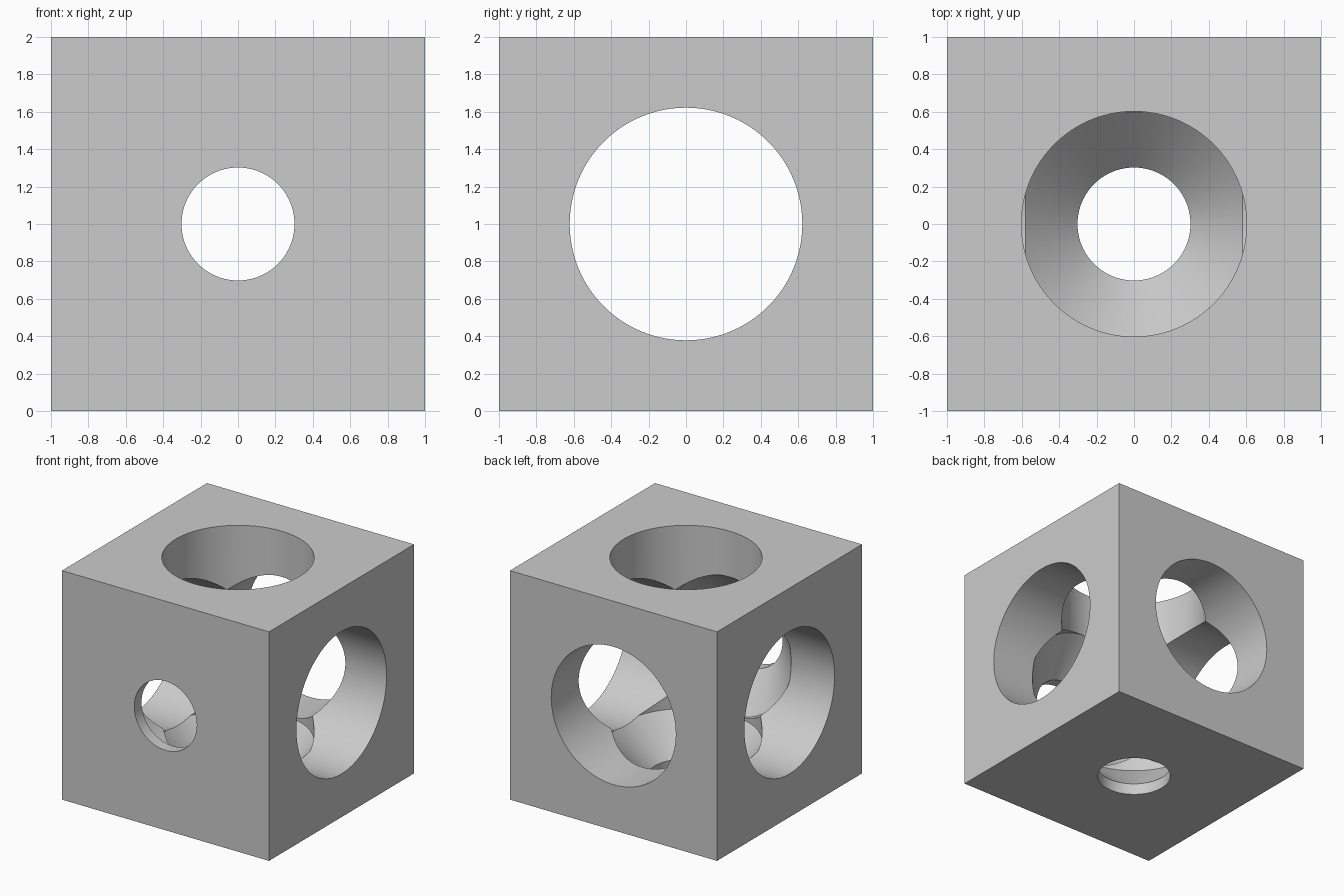
import bpy
import bmesh
import math
from mathutils import Matrix, Vector

default = bpy.data.objects.get("Cube")
if default:
    bpy.data.objects.remove(default)

SEGMENTS = 96

# One plain grey for the whole block
grey = bpy.data.materials.new("plain grey")
grey.use_nodes = True
colour = (0.6, 0.6, 0.6, 1)
grey.diffuse_color = colour
grey.node_tree.nodes["Principled BSDF"].inputs["Base Color"].default_value = colour


def add_object(name, bm):
    bmesh.ops.recalc_face_normals(bm, faces=bm.faces)
    mesh = bpy.data.meshes.new(name)
    bm.to_mesh(mesh)
    bm.free()
    mesh.materials.append(grey)
    obj = bpy.data.objects.new(name, mesh)
    bpy.context.collection.objects.link(obj)
    obj.location.z = 1
    return obj


def bore(name, profile, axis, angle):
    """Solid of revolution from (radius, height) pairs, turned onto its axis."""
    bm = bmesh.new()
    rings = []
    for radius, height in profile:
        steps = [2 * math.pi * i / SEGMENTS for i in range(SEGMENTS)]
        rings.append([bm.verts.new((radius * math.cos(a), radius * math.sin(a), height))
                      for a in steps])
    for low, high in zip(rings, rings[1:]):
        for i in range(SEGMENTS):
            j = (i + 1) % SEGMENTS
            bm.faces.new((low[i], low[j], high[j], high[i]))
    bm.faces.new(rings[0])
    bm.faces.new(rings[-1])
    bm.transform(Matrix.Rotation(math.radians(angle), 4, axis))
    obj = add_object(name, bm)
    obj.hide_render = True
    return obj


# Block
bm = bmesh.new()
bmesh.ops.create_cube(bm, size=2)
block = add_object("drilled_block", bm)

# Straight side bore, and stepped bores with a conical shoulder
straight = [(0.622, -1.1), (0.622, 1.1)]
stepped = [(0.302, -1.1), (0.302, -0.9), (0.602, -0.6), (0.602, 1.1)]
cutters = [
    bore("side_bore", straight, 'Y', 90),
    bore("back_bore", stepped, 'X', -90),
    bore("top_bore", stepped, 'Z', 0),
]
for cutter in cutters:
    cut = block.modifiers.new(cutter.name, 'BOOLEAN')
    cut.operation = 'DIFFERENCE'
    cut.solver = 'EXACT'
    cut.object = cutter

# Apply the cuts and drop the cutters
bpy.ops.object.select_all(action='DESELECT')
block.select_set(True)
bpy.context.view_layer.objects.active = block
for cutter in cutters:
    bpy.ops.object.modifier_apply(modifier=cutter.name)
for cutter in cutters:
    bpy.data.objects.remove(cutter)

# Smooth bores with crisp rims
bpy.ops.object.shade_smooth_by_angle(angle=math.radians(20))
